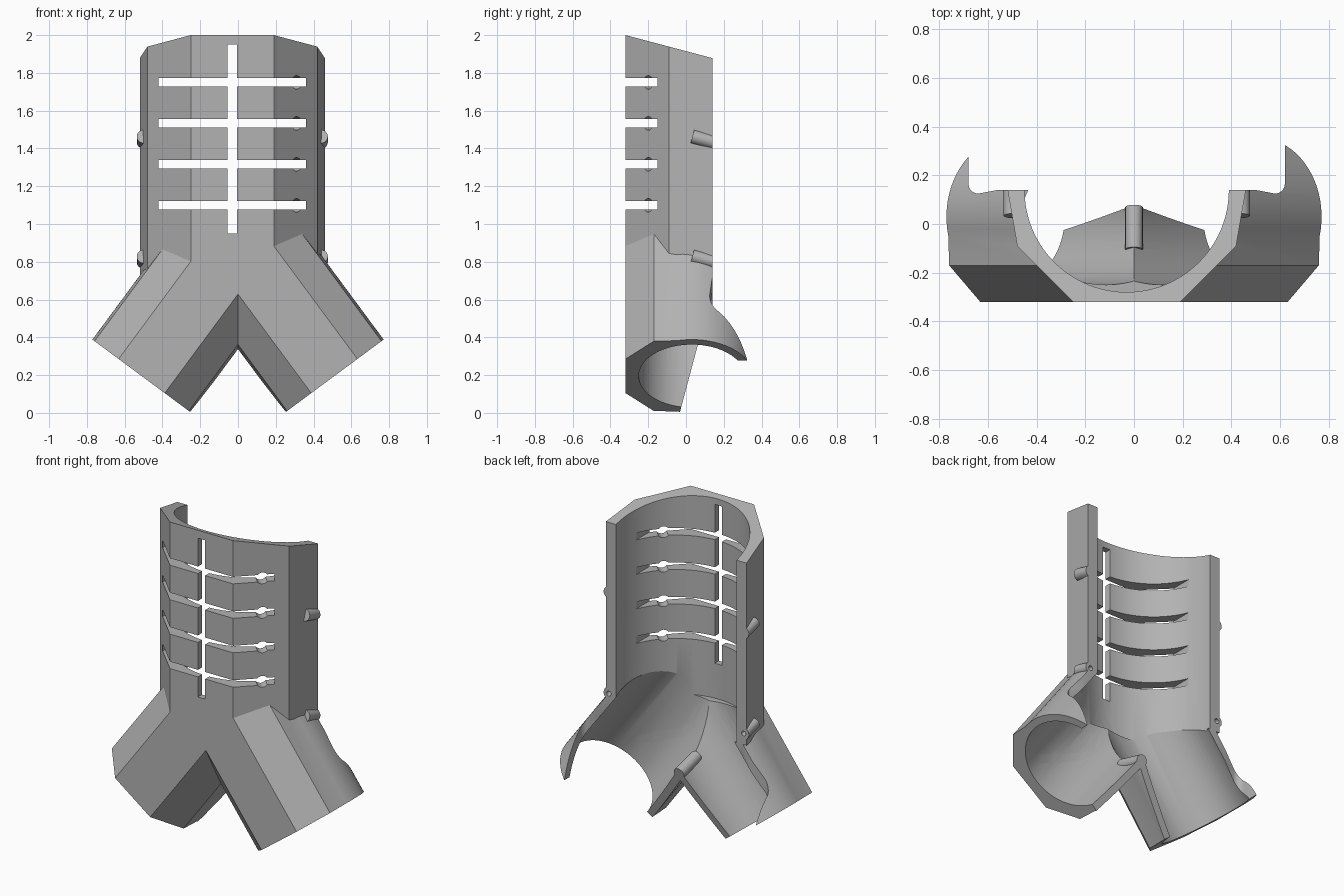
import bpy, bmesh, math
from mathutils import Matrix, Vector

if "Cube" in bpy.data.objects:
    bpy.data.objects.remove(bpy.data.objects["Cube"])

CX = -0.03          # trunk centre line
TRUNK_Y = 0.14      # trunk bore axis depth, also the rear opening
FRONT = -0.32
TILT = 0.265        # slope of the slanted cuts

grey = bpy.data.materials.new("plain_grey")
grey.use_nodes = True
grey.diffuse_color = (0.45, 0.45, 0.45, 1)
grey.node_tree.nodes["Principled BSDF"].inputs["Base Color"].default_value = grey.diffuse_color


def frame(x, y, z, origin=(0, 0, 0)):
    m = Matrix((x, y, z)).transposed().to_4x4()
    m.translation = Vector(origin)
    return m


PLAN = frame((1, 0, 0), (0, 1, 0), (0, 0, 1))
SIDE = frame((0, 1, 0), (0, 0, 1), (1, 0, 0))
FACE = frame((1, 0, 0), (0, 0, 1), (0, 1, 0))
MIRROR = Matrix.Scale(-1, 4, (1, 0, 0))
SLOPE = math.cos(math.atan2(0.5, 0.37)), math.sin(math.atan2(0.5, 0.37))
RIGHT = frame((SLOPE[1], 0, SLOPE[0]), (0, 1, 0), (-SLOPE[0], 0, SLOPE[1]), (0.51, 0, 0.195))
BRANCHES = (RIGHT, MIRROR @ RIGHT)


def prism(name, points, low, high, m=PLAN):
    """Extrude a 2D outline from low to high along the frame's third axis."""
    bm = bmesh.new()
    face = bm.faces.new([bm.verts.new((a, b, low)) for a, b in points])
    new = bmesh.ops.extrude_face_region(bm, geom=[face])["geom"]
    bmesh.ops.translate(bm, vec=(0, 0, high - low), verts=[v for v in new if isinstance(v, bmesh.types.BMVert)])
    bm.transform(m)
    bmesh.ops.recalc_face_normals(bm, faces=bm.faces)
    mesh = bpy.data.meshes.new(name)
    bm.to_mesh(mesh)
    bm.free()
    mesh.materials.append(grey)
    ob = bpy.data.objects.new(name, mesh)
    bpy.context.collection.objects.link(ob)
    return ob


def arc(cx, cy, r, start=0, end=360, n=64):
    full = end - start == 360
    steps = n if full else n + 1
    angles = [math.radians(start + (end - start) * i / n) for i in range(steps)]
    return [(cx + r * math.cos(a), cy + r * math.sin(a)) for a in angles]


def rect(x0, x1, y0, y1):
    return [(x0, y0), (x1, y0), (x1, y1), (x0, y1)]


def combine(target, tool, operation):
    mod = target.modifiers.new("shape", "BOOLEAN")
    mod.operation, mod.solver, mod.object = operation, "EXACT", tool
    bpy.context.view_layer.objects.active = target
    bpy.ops.object.modifier_apply(modifier=mod.name)
    bpy.data.objects.remove(tool)


def cut(points, low, high, m=PLAN):
    combine(shell, prism("cutter", points, low, high, m), "DIFFERENCE")


# Trunk: faceted front with slightly flaring sides
half = [(0.22, FRONT), (0.45, -0.09), (0.49, 0.14), (0.49, 0.2)]
trunk = [(CX + x, y) for x, y in half] + [(CX - x, y) for x, y in reversed(half)]
shell = prism("split_branching_shell", trunk, 0.73, 2.1)

# Branches: faceted front, round back
side = [(0.152, FRONT), (0.311, -0.17)]
outline = side + arc(0, 0.03, 0.325, -14, 194, 40) + [(-x, y) for x, y in reversed(side)]
for m in BRANCHES:
    combine(shell, prism("branch", outline, 0, 0.9, m), "UNION")

# Bores
cut(arc(CX, TRUNK_Y, 0.42, n=96), 0.73, 2.3)
for m in BRANCHES:
    cut(arc(0, 0.03, 0.28), -0.1, 0.88, m)

# Angled tie tubes on the rear edges and in the fork
PINS = [(x, 0.14, z) for x in (CX - 0.47, CX + 0.47) for z in (1.435, 0.80)] + [(0, 0.07, 0.385)]
AXIS = Vector((0, 1, -TILT)).normalized()
pin_frames = [frame((1, 0, 0), AXIS.cross(Vector((1, 0, 0))), AXIS, p) for p in PINS]
for m, p in zip(pin_frames, PINS):
    depth = 0.11 if p[0] else 0.18
    combine(shell, prism("tie_tube", arc(0, 0, 0.036, n=24), -depth, 0.06, m), "UNION")
    cut(arc(0, 0, 0.015, n=16), -depth + 0.02, 0.1, m)

# Rear opening with rounded corners, and the slanted cut under the fork
opening = [(CX + 0.65, 0.6), (CX - 0.65, 0.6)]
opening += arc(CX - 0.61, TRUNK_Y + 0.025, 0.04, 180, 270, 8) + arc(CX + 0.61, TRUNK_Y + 0.025, 0.04, 270, 360, 8)
opening[10:12] = [opening[10], (CX - 0.53, TRUNK_Y), (CX + 0.53, TRUNK_Y), opening[11]]
cut(opening, -0.2, 2.3)
cut([(-0.06, -0.1), (0.14, 0.65), (0.6, 0.65), (0.6, -0.1)], -0.5, 0.5, SIDE)

# Slanted top
cut([(y, 2 - TILT * (y - FRONT)) for y in (-0.6, 0.6)] + [(0.6, 2.5), (-0.6, 2.5)], -1, 1, SIDE)

# Trunk slots with round eyelets
cut(rect(CX - 0.025, CX + 0.025, 0.95, 1.95), -0.5, 0, FACE)
for i in range(5):
    cut(arc(CX, 1.857 - 0.219 * i, 0.037, n=20), -0.5, 0, FACE)
for i in range(4):
    z = 1.75 - 0.217 * i
    cut(rect(CX - 0.39, CX + 0.39, z - 0.022, z + 0.022), -0.5, 0.1, FACE)
    for s in (-1, 1):
        radial = Vector((s, -1, 0)).normalized()
        m = frame((0, 0, 1), radial.cross(Vector((0, 0, 1))), radial, (CX, TRUNK_Y, z))
        cut(arc(0, 0, 0.036, n=20), 0.35, 0.6, m)


def slot(a, b, width=0.025):
    a, b = Vector(a), Vector(b)
    n = (b - a).orthogonal().normalized() * width
    cut([a + n, a - n, b - n, b + n], -0.5, -0.1, FACE)


# Branch slots with eyelets and one large round window
slot((CX, 0.98), (0.005, 0.83))
slot((0.005, 0.85), (-0.38, 0.27))
slot((0.01, 0.87), (0.155, 0.485))
slot((0.14, 0.5), (0.51, 0.345))
for x, z in ((-0.087, 0.665), (-0.18, 0.53), (-0.277, 0.405), (0.09, 0.69), (0.16, 0.495), (0.37, 0.405)):
    cut(arc(x, z, 0.037, n=20), -0.5, -0.1, FACE)
cut(arc(-0.383, 0.27, 0.087, n=40), -0.5, -0.1, FACE)

# Smooth bores, crisp facets
bpy.ops.object.select_all(action="DESELECT")
shell.select_set(True)
bpy.context.view_layer.objects.active = shell
bpy.ops.object.shade_smooth_by_angle(angle=math.radians(20))
